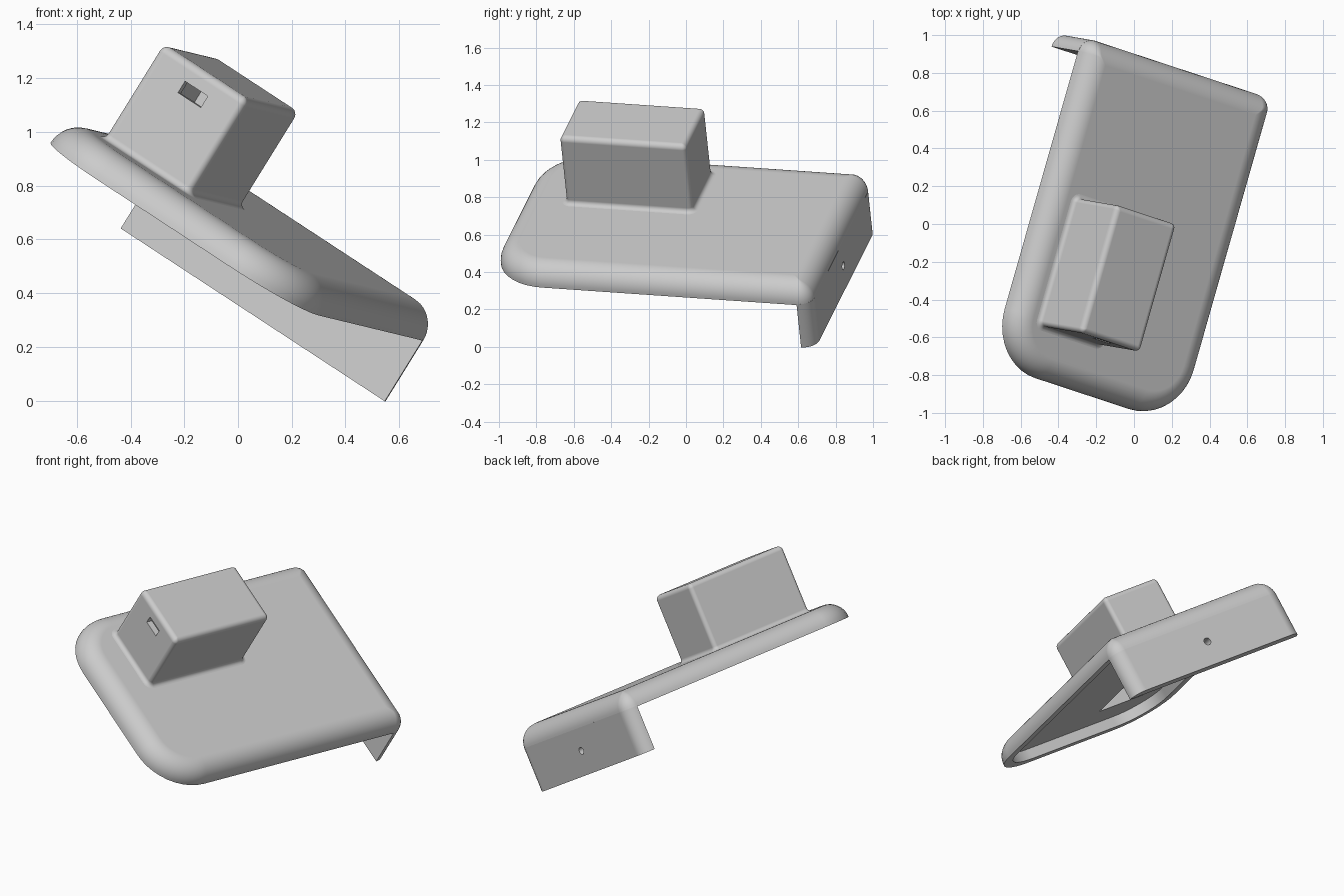
import bpy, bmesh, math
from mathutils import Matrix, Vector

if "Cube" in bpy.data.objects:
    bpy.data.objects.remove(bpy.data.objects["Cube"])

grey = bpy.data.materials.new("plain grey")
grey.use_nodes = True
grey.diffuse_color = (0.6, 0.6, 0.6, 1)
grey.node_tree.nodes["Principled BSDF"].inputs["Base Color"].default_value = (0.6, 0.6, 0.6, 1)

# Tilted frame shared by every part: width, length, normal
length = Vector((0.273, 0.9595, -0.066)).normalized()
normal = Vector((0.809, -0.256, -0.5285)).cross(length).normalized()
width = length.cross(normal)
FRAME = Matrix((width, length, normal)).transposed().to_4x4()

# Key dimensions in the tilted frame
LEFT, RIGHT, FRONT, BACK = -0.94, 0.278, -0.98, 0.82
RIM, TOP, FOOT = 0.495, 0.612, 0.228
INNER_BACK = 0.744
BOX = (-0.775, -0.38, -0.715, -0.012)
BOX_TOP = 1.03


def outline(rect, front_r, back_r, inset=0.0, steps=10):
    """Rounded rectangle, counter-clockwise, shrunk by inset."""
    x0, x1, y0, y1 = rect
    x0, x1, y0, y1 = x0 + inset, x1 - inset, y0 + inset, y1 - inset
    fr, br = max(front_r - inset, 0.004), max(back_r - inset, 0.004)
    corners = [(x1 - fr, y0 + fr, fr, -90), (x1 - br, y1 - br, br, 0),
               (x0 + br, y1 - br, br, 90), (x0 + fr, y0 + fr, fr, 180)]
    return [(cx + r * math.cos(math.radians(start + 90 * i / steps)),
             cy + r * math.sin(math.radians(start + 90 * i / steps)))
            for cx, cy, r, start in corners for i in range(steps + 1)]


def stack(name, layers):
    """Closed solid through matching outlines, each given with its height."""
    bm = bmesh.new()
    rings = [[bm.verts.new((x, y, z)) for x, y in pts] for pts, z in layers]
    for a, b in zip(rings, rings[1:]):
        for i in range(len(a)):
            j = (i + 1) % len(a)
            bm.faces.new((a[i], a[j], b[j], b[i]))
    bm.faces.new(rings[0][::-1])
    bm.faces.new(rings[-1])
    bmesh.ops.recalc_face_normals(bm, faces=bm.faces)
    mesh = bpy.data.meshes.new(name)
    bm.to_mesh(mesh)
    bm.free()
    mesh.materials.append(grey)
    obj = bpy.data.objects.new(name, mesh)
    obj.matrix_world = FRAME
    bpy.context.collection.objects.link(obj)
    return obj


def block(name, rect, z0, z1):
    x0, x1, y0, y1 = rect
    pts = [(x0, y0), (x1, y0), (x1, y1), (x0, y1)]
    return stack(name, [(pts, z0), (pts, z1)])


def activate(obj):
    bpy.ops.object.select_all(action='DESELECT')
    obj.select_set(True)
    bpy.context.view_layer.objects.active = obj


def cut(obj, cutter):
    cutter.hide_render = True
    mod = obj.modifiers.new("cut", 'BOOLEAN')
    mod.operation, mod.solver, mod.object = 'DIFFERENCE', 'EXACT', cutter
    activate(obj)
    bpy.ops.object.modifier_apply(modifier=mod.name)


# Tray: quarter-round rim with wide front corners
plan = (LEFT, RIGHT, FRONT, BACK)
depth = TOP - RIM
layers = []
for i in range(11):
    a = math.pi / 2 * i / 10
    layers.append((outline(plan, 0.3, 0.08, depth * (1 - math.cos(a))), RIM + depth * math.sin(a)))
tray = stack("tray", layers)

# Back flange: straight wall keeping the tray's back corner rounding
arc = [p for p in outline(plan, 0.3, 0.08) if p[1] > 0.739]
back_flange = stack("back_flange", [(arc, FOOT), (arc, RIM + 0.005)])

# Housing: flared foot, straight walls, rounded top edges
FLARE, ROUND = 0.025, 0.03
layers = [(outline(BOX, 0.025, 0.025, -FLARE), TOP - 0.03)]
for i in range(6):
    a = math.pi / 2 * i / 5
    layers.append((outline(BOX, 0.025, 0.025, -FLARE * (1 - math.sin(a))),
                   TOP + FLARE * (1 - math.cos(a))))
for i in range(7):
    a = math.pi / 2 * i / 6
    layers.append((outline(BOX, 0.025, 0.025, ROUND * (1 - math.cos(a))),
                   BOX_TOP - ROUND * (1 - math.sin(a))))
housing = stack("housing", layers)

# Hollow underside, housing cavity, port slot and flange hole
hollow = stack("hollow_cutter", [
    (outline((LEFT + 0.06, RIGHT - 0.06, FRONT + 0.06, INNER_BACK), 0.24, 0.03), z)
    for z in (RIM - 0.1, TOP - 0.055)])
cavity = block("cavity_cutter", (BOX[0] + 0.04, BOX[1] - 0.04, BOX[2] + 0.04, BOX[3] - 0.04),
               RIM - 0.1, BOX_TOP - 0.04)
slot = block("slot_cutter", (-0.625, -0.52, BOX[2] - 0.1, BOX[2] + 0.1), 0.908, 0.958)
circle = [(0.022 * math.cos(math.tau * i / 24), 0.022 * math.sin(math.tau * i / 24))
          for i in range(24)]
pin = stack("pin_cutter", [(circle, -0.2), (circle, 0.2)])
pin.matrix_world = (FRAME @ Matrix.Translation(((LEFT + RIGHT) / 2, BACK, 0.37))
                    @ Matrix.Rotation(math.pi / 2, 4, 'X'))
bpy.context.view_layer.update()

for obj, cutters in ((tray, (hollow, cavity)), (housing, (cavity, slot)), (back_flange, (pin,))):
    for cutter in cutters:
        cut(obj, cutter)
for cutter in (hollow, cavity, slot, pin):
    bpy.data.objects.remove(cutter)

# Smooth rounded edges, flat main faces
for obj in (tray, back_flange, housing):
    activate(obj)
    bpy.ops.object.shade_smooth_by_angle(angle=math.radians(35))
    mod = obj.modifiers.new("flat_faces", 'WEIGHTED_NORMAL')
    mod.keep_sharp = True
